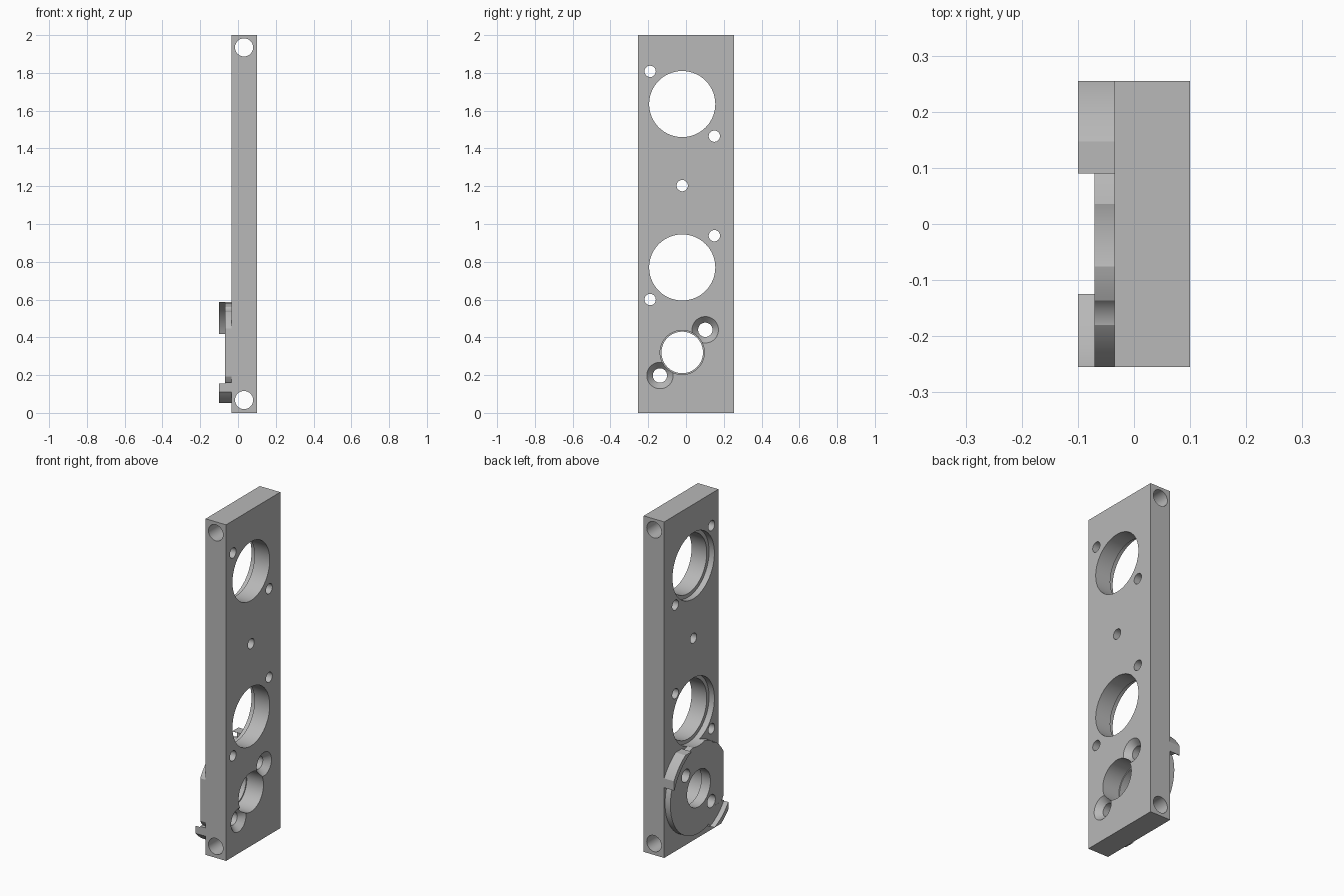
import bpy
import math
from mathutils import Matrix

cube = bpy.data.objects.get("Cube")
if cube:
    bpy.data.objects.remove(cube, do_unlink=True)

metal = bpy.data.materials.new("plain grey metal")
metal.use_nodes = True
GREY = (0.48, 0.48, 0.48, 1)
metal.diffuse_color = GREY
metal.node_tree.nodes["Principled BSDF"].inputs["Base Color"].default_value = GREY


def box(name, x, y, z):
    """Box from (low, high) ranges."""
    bpy.ops.mesh.primitive_cube_add(size=1)
    ob = bpy.context.object
    ob.name = name
    mid = [(a + b) / 2 for a, b in (x, y, z)]
    size = [b - a for a, b in (x, y, z)]
    ob.data.transform(Matrix.Translation(mid) @ Matrix.Diagonal((*size, 1)))
    return ob


def rod(name, y, z, r, x0, x1, r_end=None, sides=64):
    """Cylinder or cone along x, from radius r at x0 to r_end at x1."""
    bpy.ops.mesh.primitive_cone_add(vertices=sides, radius1=r, depth=x1 - x0,
                                    radius2=r if r_end is None else r_end)
    ob = bpy.context.object
    ob.name = name
    ob.data.transform(Matrix.Translation(((x0 + x1) / 2, y, z))
                      @ Matrix.Rotation(math.pi / 2, 4, 'Y'))
    return ob


def combine(target, other, operation):
    """Apply a boolean and remove the second object."""
    mod = target.modifiers.new("bool", 'BOOLEAN')
    mod.operation = operation
    mod.solver = 'EXACT'
    mod.object = other
    bpy.context.view_layer.objects.active = target
    bpy.ops.object.modifier_apply(modifier=mod.name)
    bpy.data.objects.remove(other, do_unlink=True)


CY = -0.02           # shared centre line of the bores
BOSS_Z = 0.32
BACK, FACE = -0.035, 0.10

# Main plate
plate = box("mounting_plate", (BACK, FACE), (-0.255, 0.255), (0, 2))

# Round boss on the side of the plate
boss = rod("boss", CY, BOSS_Z, 0.267, -0.07, -0.025, sides=96)
combine(boss, box("trim", (-1, 1), (-0.255, 0.255), (-1, 1)), 'INTERSECT')

# Two raised rim lugs at opposite corners of the boss
for y, z in (((0.09, 0.255), (0.418, 0.587)), ((-0.255, -0.118), (0.053, 0.16))):
    lug = rod("lug", CY, BOSS_Z, 0.315, -0.1, -0.026, sides=96)
    combine(lug, box("trim", (-1, 1), y, z), 'INTERSECT')
    combine(lug, rod("rim", CY, BOSS_Z, 0.287, -0.2, -0.0701, sides=96), 'DIFFERENCE')
    combine(boss, lug, 'UNION')

# Clearance pocket beside the nearby screw hole
combine(boss, rod("pocket", -0.19, 0.60, 0.067, -0.2, 0), 'DIFFERENCE')
combine(plate, boss, 'UNION')

# Large bores with a shallow seat on the boss side
for z in (1.635, 0.77):
    combine(plate, rod("bore", CY, z, 0.175, -0.3, 0.3, sides=96), 'DIFFERENCE')
    combine(plate, rod("seat", CY, z, 0.197, -0.3, 0.0, sides=96), 'DIFFERENCE')

# Small screw holes
for y, z in ((-0.19, 1.808), (0.15, 1.465), (CY, 1.203), (0.15, 0.938), (-0.19, 0.60)):
    combine(plate, rod("screw_hole", y, z, 0.03, -0.3, 0.3, sides=32), 'DIFFERENCE')

# Stepped bore through the boss
combine(plate, rod("boss_bore", CY, BOSS_Z, 0.11, -0.3, 0.3), 'DIFFERENCE')
combine(plate, rod("boss_step", CY, BOSS_Z, 0.117, -0.01, 0.3), 'DIFFERENCE')

# Countersunk holes
for y, z in ((0.102, 0.44), (-0.138, 0.198)):
    combine(plate, rod("hole", y, z, 0.038, -0.3, 0.3, sides=48), 'DIFFERENCE')
    combine(plate, rod("countersink", y, z, 0.036, 0.063, 0.11, 0.079, sides=48), 'DIFFERENCE')

# Cross holes from front to back at both ends
for z in (1.935, 0.068):
    cross = rod("cross_hole", 0, 0, 0.048, -0.5, 0.5, sides=48)
    cross.data.transform(Matrix.Translation((0.032, 0, z)) @ Matrix.Rotation(math.pi / 2, 4, 'Z'))
    combine(plate, cross, 'DIFFERENCE')

# Finish
plate.data.materials.clear()
plate.data.materials.append(metal)
bpy.ops.object.select_all(action='DESELECT')
plate.select_set(True)
bpy.context.view_layer.objects.active = plate
bpy.ops.object.shade_smooth_by_angle(angle=math.radians(25))
